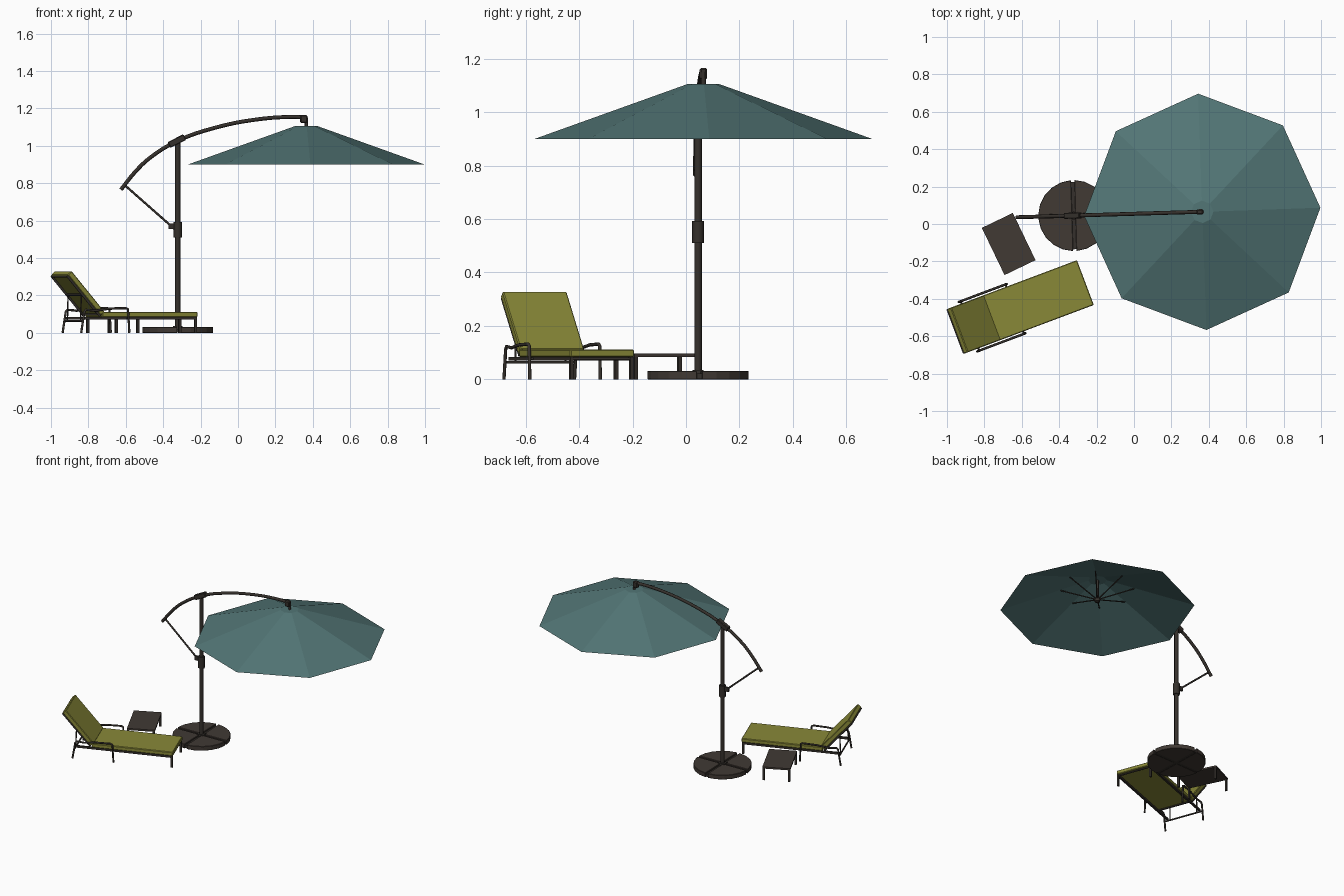
import bpy, bmesh, math
from mathutils import Matrix, Vector

if "Cube" in bpy.data.objects:
    bpy.data.objects.remove(bpy.data.objects["Cube"])


def material(name, rgb):
    m = bpy.data.materials.new(name)
    m.diffuse_color = (*rgb, 1)
    m.use_nodes = True
    m.node_tree.nodes["Principled BSDF"].inputs["Base Color"].default_value = m.diffuse_color
    return m


TEAL = material("teal canvas", (0.085, 0.18, 0.18))
OLIVE = material("olive cushion", (0.25, 0.25, 0.039))
BROWN = material("dark brown", (0.052, 0.041, 0.034))
FRAME = material("charcoal brown metal", (0.036, 0.030, 0.025))
I = Matrix.Identity(4)


def add(name, mesh, mat, M=I):
    ob = bpy.data.objects.new(name, mesh)
    bpy.context.collection.objects.link(ob)
    mesh.materials.clear()
    mesh.materials.append(mat)
    mesh.transform(M)
    return ob


def from_bm(name, bm, mat, M=I):
    bmesh.ops.recalc_face_normals(bm, faces=bm.faces)
    me = bpy.data.meshes.new(name)
    bm.to_mesh(me)
    bm.free()
    return add(name, me, mat, M)


def prism(name, pts, vec, mat, M=I, bevel=0):
    """Polygon pts (3D) extruded along vec."""
    bm = bmesh.new()
    f = bm.faces.new([bm.verts.new(p) for p in pts])
    g = bmesh.ops.extrude_face_region(bm, geom=[f])
    bmesh.ops.translate(bm, vec=vec, verts=[v for v in g["geom"] if isinstance(v, bmesh.types.BMVert)])
    if bevel:
        bmesh.ops.bevel(bm, geom=bm.edges[:], offset=bevel, segments=1, affect='EDGES')
    return from_bm(name, bm, mat, M)


def box(name, lo, hi, mat, M=I, bevel=0):
    (a, b, c), (d, e, f) = lo, hi
    return prism(name, [(a, b, c), (d, b, c), (d, e, c), (a, e, c)], (0, 0, f - c), mat, M, bevel)


def tube(name, pts, r, mat, M=I, smooth=False):
    """Round bar along a path."""
    cu = bpy.data.curves.new(name, 'CURVE')
    cu.dimensions = '3D'
    cu.bevel_depth, cu.bevel_resolution, cu.use_fill_caps = r, 2, True
    cu.resolution_u = 4
    if smooth:
        sp = cu.splines.new('BEZIER')
        sp.bezier_points.add(len(pts) - 1)
        for bp, p in zip(sp.bezier_points, pts):
            bp.co = p
            bp.handle_left_type = bp.handle_right_type = 'AUTO'
    else:
        sp = cu.splines.new('POLY')
        sp.points.add(len(pts) - 1)
        for q, p in zip(sp.points, pts):
            q.co = (*p, 1)
    tmp = bpy.data.objects.new("tmp", cu)
    bpy.context.collection.objects.link(tmp)
    bpy.context.view_layer.update()
    dg = bpy.context.evaluated_depsgraph_get()
    me = bpy.data.meshes.new_from_object(tmp.evaluated_get(dg))
    bpy.data.objects.remove(tmp)
    for p in me.polygons:
        p.use_smooth = len(p.vertices) == 4
    return add(name, me, mat, M)


# ---- Canopy: open eight-sided shell with a small flat crown
CX, CY = 0.365, 0.065
bm = bmesh.new()
rings = []
for r, z in ((0.632, 0.90), (0.06, 1.105)):
    rings.append([bm.verts.new((CX + r * math.cos(a), CY + r * math.sin(a), z))
                  for a in (math.radians(2 + 45 * i) for i in range(8))])
for i in range(8):
    j = (i + 1) % 8
    bm.faces.new((rings[0][i], rings[0][j], rings[1][j], rings[1][i]))
bm.faces.new(rings[1])
from_bm("canopy", bm, TEAL)

# Struts and hub under the canopy
for i in range(8):
    a = math.radians(2 + 45 * i)
    c, s = math.cos(a), math.sin(a)
    tube(f"canopy_strut_{i}", [(CX, CY, 0.96), (CX + 0.24 * c, CY + 0.24 * s, 1.036)], 0.004, FRAME)
tube("canopy_stem", [(CX, CY, 0.94), (CX, CY, 1.15)], 0.009, FRAME)
tube("canopy_hub", [(CX, CY, 0.945), (CX, CY, 0.97)], 0.018, FRAME)

# ---- Pole, sliding sleeve and swinging arm
PX, PY = -0.322, 0.045
P = Matrix.Translation((PX, PY, 0)) @ Matrix.Rotation(math.radians(1.7), 4, 'Z')
tube("pole", [(PX, PY, 0.01), (PX, PY, 1.03)], 0.014, FRAME)
tube("pole_sleeve", [(PX, PY, 0.51), (PX, PY, 0.592)], 0.022, FRAME)
arm = [(-0.626, 0.765), (-0.55, 0.86), (-0.47, 0.936), (-0.32, 1.027),
       (-0.123, 1.096), (0.09, 1.139), (0.278, 1.154), (0.36, 1.152)]
tube("arm", [(x - PX, 0, z) for x, z in arm], 0.0105, FRAME, P, True)
tube("arm_brace", [(-0.29, 0, 0.795), (-0.012, 0, 0.55)], 0.006, FRAME, P)
box("brace_bracket", (-0.05, -0.007, 0.555), (-0.015, 0.007, 0.585), FRAME, P)
box("arm_clamp", (-0.047, -0.016, -0.017), (0.047, 0.016, 0.017), FRAME,
    P @ Matrix.Translation((-0.005, 0, 1.025)) @ Matrix.Rotation(math.radians(-27), 4, 'Y'), 0.004)
box("arm_tip", (0.655, -0.014, 1.122), (0.693, 0.014, 1.165), FRAME, P, 0.006)

# ---- Base: four weighted wedges around a cross foot
for q in range(4):
    g, R = 0.009, 0.19
    a0 = math.asin(g / R)
    arc = [a0 + (math.pi / 2 - 2 * a0) * i / 5 for i in range(6)]
    prism(f"base_weight_{q}", [(g, g, 0)] + [(R * math.cos(a), R * math.sin(a), 0) for a in arc],
          (0, 0, 0.031), BROWN, P @ Matrix.Rotation(q * math.pi / 2, 4, 'Z'), 0.002)
box("base_cross_x", (-0.18, -0.01, 0.001), (0.18, 0.01, 0.022), FRAME, P)
box("base_cross_y", (-0.01, -0.18, 0.001), (0.01, 0.18, 0.021), FRAME, P)
box("pole_foot", (-0.025, -0.02, 0.02), (0.025, 0.02, 0.036), FRAME, P)

# ---- Side table
T = Matrix.Translation((-0.67, -0.107, 0)) @ Matrix.Rotation(math.radians(25.7), 4, 'Z')
box("table_top", (-0.092, -0.14, 0.084), (0.092, 0.14, 0.096), BROWN, T)
for sx in (-1, 1):
    for sy in (-1, 1):
        x, y = sx * 0.084, sy * 0.132
        box("table_leg", (x - 0.007, y - 0.007, 0), (x + 0.007, y + 0.007, 0.085), FRAME, T)

# ---- Lounger: local x runs to the foot, origin at the backrest hinge
L = Matrix.Translation((-0.757, -0.50, 0)) @ Matrix.Rotation(math.radians(20.6), 4, 'Z')
W = 0.128
box("seat_cushion", (-0.015, -W, 0.084), (0.531, W, 0.112), OLIVE, L, 0.004)
up = Vector((-0.655, 0, 0.756))       # direction up the backrest
back = Vector((-0.756, 0, -0.655))    # direction behind it
h = Vector((0, -W, 0.112))
prism("back_cushion", [h, h + up * 0.288, h + up * 0.288 + back * 0.03, h + back * 0.03],
      (0, 2 * W, 0), OLIVE, L, 0.004)


def back_pt(t, y, d=0.034):
    return Vector((0, y, 0.112)) + up * t + back * d


for s in (-1, 1):
    y, ya = s * 0.12, s * 0.141
    # frame rails under the cushions
    box("seat_rail", (-0.13, y - 0.006, 0.07), (0.526, y + 0.006, 0.084), FRAME, L)
    tube("back_rail", [back_pt(0.0, y), back_pt(0.282, y)], 0.007, FRAME, L)
    box("foot_leg", (0.514, y - 0.006, 0), (0.528, y + 0.006, 0.08), FRAME, L)
    # armrest with front and rear legs in one bent bar
    tube("armrest", [(0.135, ya, 0), (0.128, ya, 0.126), (0.115, ya, 0.132), (0.02, ya, 0.129),
                     (-0.06, ya, 0.118), (-0.112, ya, 0.123), (-0.122, ya, 0.112), (-0.14, ya, 0)],
         0.0065, FRAME, L)
    tube("armrest_joint", [(0.128, s * 0.115, 0.077), (0.128, ya, 0.077)], 0.005, FRAME, L)
    # backrest prop
    tube("back_prop", [back_pt(0.15, s * 0.1), (-0.128, s * 0.1, 0.066)], 0.004, FRAME, L)
for x, z in ((0.52, 0.077), (0.0, 0.077), (-0.128, 0.064)):
    tube("seat_crossbar", [(x, -0.135 if x < 0 else -0.12, z), (x, 0.135 if x < 0 else 0.12, z)], 0.0055, FRAME, L)
for t in (0.01, 0.15, 0.28):
    tube("back_crossbar", [back_pt(t, -0.12), back_pt(t, 0.12)], 0.006, FRAME, L)
